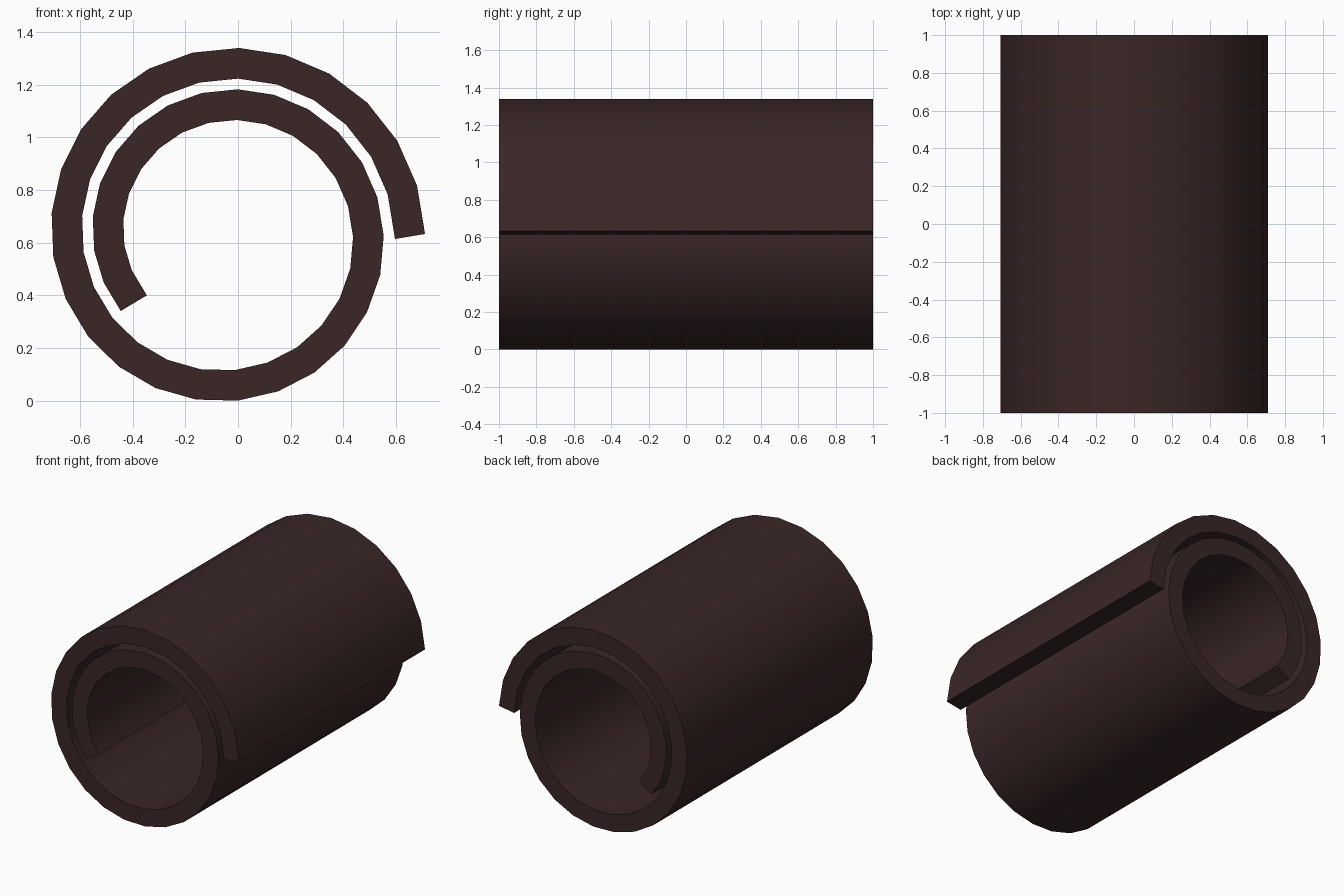
import bpy
import bmesh
import math

cube = bpy.data.objects.get("Cube")
if cube:
    bpy.data.objects.remove(cube, do_unlink=True)

# Dark brown material
COLOUR = (0.042, 0.0195, 0.0198, 1.0)
mat = bpy.data.materials.new("dark brown")
mat.use_nodes = True
mat.diffuse_color = COLOUR
bsdf = next(n for n in mat.node_tree.nodes if n.type == "BSDF_PRINCIPLED")
bsdf.inputs["Base Color"].default_value = COLOUR

# Spiral settings: outer face, seen from the front, wound inward
CENTRE_X, CENTRE_Z = -0.039, 0.634
STEPS = 40
START, TURN = math.radians(0.3), math.radians(575.1)
R_OUTER, R_INNER = 0.749, 0.498
THICKNESS = 0.1155
HALF_LENGTH = 1.0

# Rolled sheet: one strip of quads along the spiral
bm = bmesh.new()
rows = []
for i in range(STEPS + 1):
    t = i / STEPS
    a = START + TURN * t
    r = R_OUTER + (R_INNER - R_OUTER) * t
    x, z = CENTRE_X + r * math.cos(a), CENTRE_Z + r * math.sin(a)
    rows.append([bm.verts.new((x, y, z)) for y in (-HALF_LENGTH, HALF_LENGTH)])
for (a0, a1), (b0, b1) in zip(rows, rows[1:]):
    bm.faces.new((a0, a1, b1, b0))

# Stand the roll exactly on the ground
low = min(v.co.z for v in bm.verts)
for v in bm.verts:
    v.co.z -= low

mesh = bpy.data.meshes.new("rolled_sheet")
bm.to_mesh(mesh)
bm.free()
mesh.materials.append(mat)
roll = bpy.data.objects.new("rolled_sheet", mesh)
bpy.context.collection.objects.link(roll)

# Thicken inward with an even wall
solid = roll.modifiers.new("wall", "SOLIDIFY")
solid.thickness = THICKNESS
solid.offset = -1
solid.use_even_offset = True

bpy.ops.object.select_all(action="DESELECT")
roll.select_set(True)
bpy.context.view_layer.objects.active = roll
bpy.ops.object.modifier_apply(modifier=solid.name)
bpy.ops.object.shade_smooth_by_angle(angle=math.radians(30))
